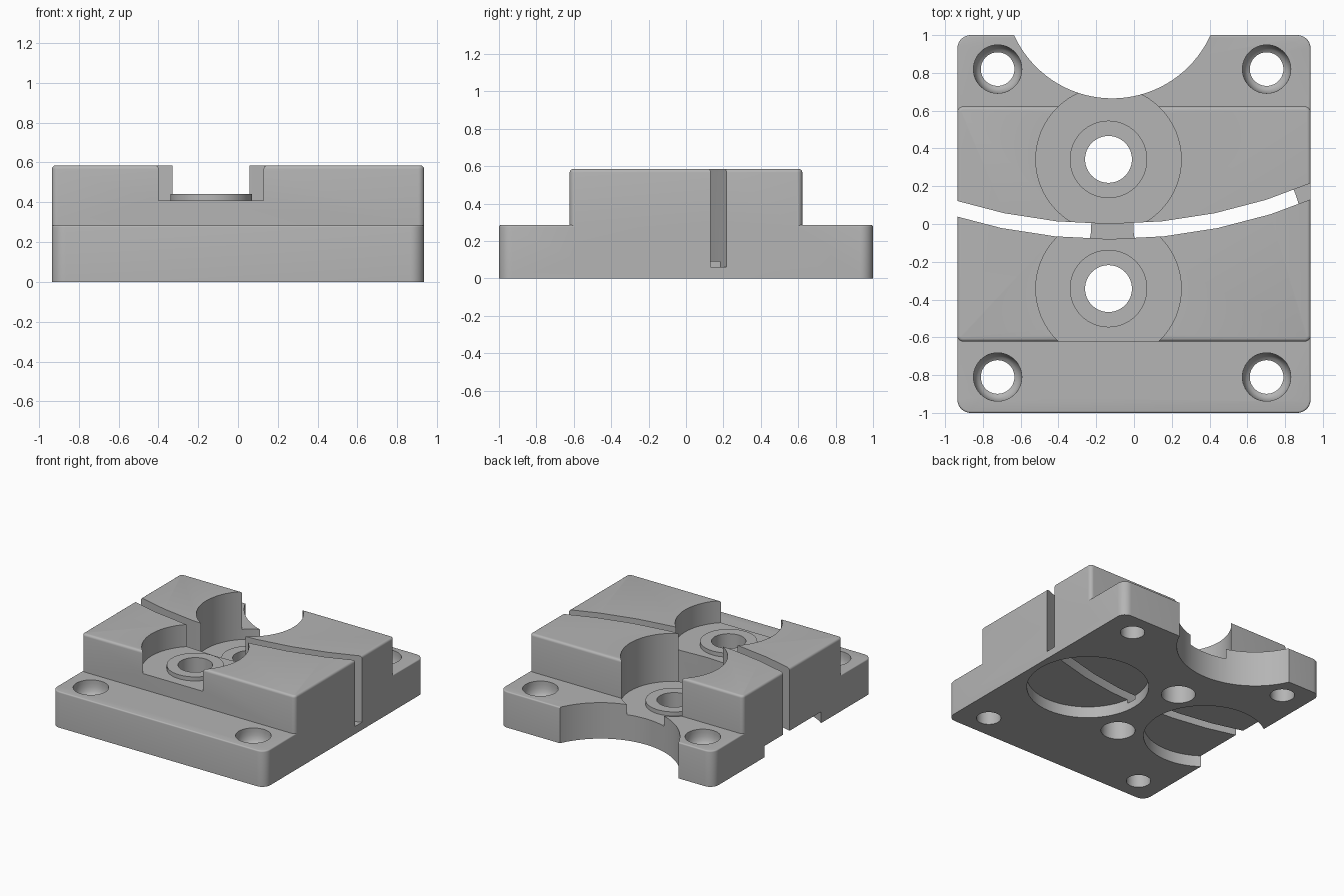
import bpy, bmesh, math
from math import sin, cos, pi

if "Cube" in bpy.data.objects:
    bpy.data.objects.remove(bpy.data.objects["Cube"], do_unlink=True)

grey = bpy.data.materials.new("machined grey")
grey.use_nodes = True
GREY = (0.46, 0.46, 0.46, 1)
grey.diffuse_color = GREY
next(n for n in grey.node_tree.nodes
     if n.type == 'BSDF_PRINCIPLED').inputs["Base Color"].default_value = GREY


def make_object(name, bm):
    bmesh.ops.recalc_face_normals(bm, faces=bm.faces)
    mesh = bpy.data.meshes.new(name)
    bm.to_mesh(mesh)
    bm.free()
    mesh.materials.append(grey)
    obj = bpy.data.objects.new(name, mesh)
    bpy.context.collection.objects.link(obj)
    return obj


def loft(name, rings):
    """Solid from a stack of matching closed rings of points."""
    bm = bmesh.new()
    rows = [[bm.verts.new(p) for p in ring] for ring in rings]
    for low, high in zip(rows, rows[1:]):
        for i in range(len(low)):
            j = (i + 1) % len(low)
            bm.faces.new((low[i], low[j], high[j], high[i]))
    bm.faces.new(rows[0][::-1])
    bm.faces.new(rows[-1])
    return make_object(name, bm)


def lathe(name, x, y, profile, sides=64):
    """Solid of revolution from (radius, z) pairs, bottom to top."""
    turns = [2 * pi * i / sides for i in range(sides)]
    return loft(name, [[(x + r * cos(a), y + r * sin(a), z) for a in turns]
                       for r, z in profile])


def rounded_slab(name, hx, hy, z0, z1, corner, fillet):
    """Slab with rounded upright corners and a filleted top edge."""
    def ring(inset, z):
        pts = []
        r = corner - inset
        for q, (sx, sy) in enumerate([(1, 1), (-1, 1), (-1, -1), (1, -1)]):
            for k in range(9):
                a = (q + k / 8) * pi / 2
                pts.append((sx * (hx - corner) + r * cos(a),
                            sy * (hy - corner) + r * sin(a), z))
        return pts
    steps = [k / 4 * pi / 2 for k in range(5)]
    return loft(name, [ring(0, z0)] + [
        ring(fillet * (1 - cos(a)), z1 - fillet * (1 - sin(a))) for a in steps])


def combine(target, tool, operation):
    mod = target.modifiers.new(tool.name, 'BOOLEAN')
    mod.operation = operation
    mod.solver = 'EXACT'
    mod.object = tool
    bpy.context.view_layer.objects.active = target
    bpy.ops.object.modifier_apply(modifier=mod.name)
    bpy.data.objects.remove(tool, do_unlink=True)


HALF_X = 0.935
BORE_X = -0.135

# Base plate with the raised block across it
body = rounded_slab("mounting_block", HALF_X, 1.0, 0, 0.285, 0.07, 0.01)
combine(body, rounded_slab("raised_block", HALF_X, 0.622, 0.1, 0.585, 0.03, 0.018), 'UNION')

# Round recesses, each with a raised ring on its floor
for name, y, floor in (("front", -0.342, 0.41), ("back", 0.342, 0.205)):
    combine(body, lathe(name + "_recess", BORE_X, y, [(0.385, floor), (0.385, 0.8)]), 'DIFFERENCE')
    combine(body, lathe(name + "_ring", BORE_X, y, [(0.205, floor - 0.05), (0.205, floor + 0.032)]), 'UNION')
    combine(body, lathe(name + "_bore", BORE_X, y, [(0.124, -0.2), (0.124, 0.8)]), 'DIFFERENCE')

# Curved slot between the two recesses
R, STEP = 2.75, 0.102
angles = [k * STEP for k in range(-4, 5)]
outline = [(-0.13 + R * sin(a), R * (1 - cos(a))) for a in angles]
outline += [(-0.13 + (R + 0.08) * sin(a), R - (R + 0.08) * cos(a)) for a in reversed(angles)]
combine(body, loft("slot", [[(x, y, z) for x, y in outline] for z in (0.06, 0.8)]), 'DIFFERENCE')

# Shallow round pockets underneath
for x in (0.44, -0.67):
    combine(body, lathe("under_pocket", x, 0, [(0.444, -0.2), (0.444, 0.09)]), 'DIFFERENCE')

# Large arc cut through the back edge
combine(body, lathe("back_arc", -0.115, 1.236, [(0.571, -0.2), (0.571, 0.8)], 96), 'DIFFERENCE')

# Corner screw holes with bowl-shaped seats
seat = [(0.089, -0.2), (0.089, 0.17), (0.105, 0.18), (0.118, 0.2),
        (0.126, 0.23), (0.128, 0.26), (0.128, 0.4)]
for x in (-0.722, 0.702):
    for y in (-0.81, 0.82):
        combine(body, lathe("screw_hole", x, y, seat, 48), 'DIFFERENCE')

# Smooth shading on the curved walls, crisp edges elsewhere
bpy.ops.object.select_all(action='DESELECT')
body.select_set(True)
bpy.context.view_layer.objects.active = body
bpy.ops.object.shade_smooth_by_angle(angle=math.radians(30))
